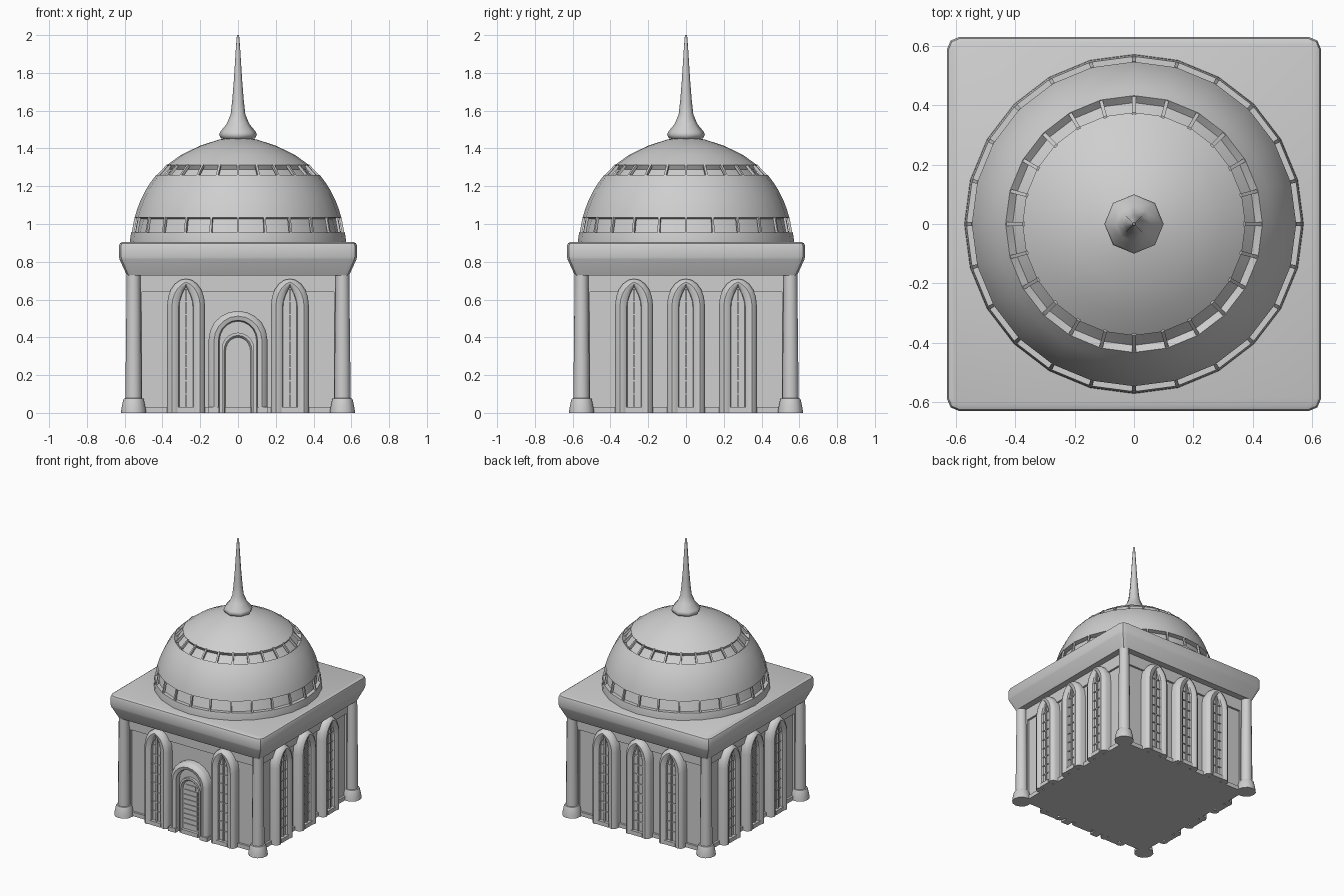
import bpy, bmesh, math
from mathutils import Matrix, Vector

if "Cube" in bpy.data.objects:
    bpy.data.objects.remove(bpy.data.objects["Cube"])

stone = bpy.data.materials.new("pale_stone")
stone.diffuse_color = (0.62, 0.62, 0.62, 1)
stone.use_nodes = True
stone.node_tree.nodes["Principled BSDF"].inputs["Base Color"].default_value = stone.diffuse_color


def finish(bm, name, smooth=None):
    bmesh.ops.recalc_face_normals(bm, faces=bm.faces)
    me = bpy.data.meshes.new(name)
    bm.to_mesh(me)
    bm.free()
    me.materials.append(stone)
    ob = bpy.data.objects.new(name, me)
    bpy.context.collection.objects.link(ob)
    if smooth:
        bpy.ops.object.select_all(action='DESELECT')
        ob.select_set(True)
        bpy.context.view_layer.objects.active = ob
        bpy.ops.object.shade_smooth_by_angle(angle=math.radians(smooth))
    return ob


def loft(bm, rings, closed=True, cap_start=False, cap_end=False):
    vs = [[bm.verts.new(p) for p in r] for r in rings]
    n = len(vs[0])
    for a, b in zip(vs, vs[1:]):
        for i in range(n if closed else n - 1):
            j = (i + 1) % n
            bm.faces.new((a[i], a[j], b[j], b[i]))
    if cap_start:
        bm.faces.new(vs[0])
    if cap_end:
        bm.faces.new(vs[-1])


def lathe(name, profile, sides, smooth, centre=(0, 0)):
    bm = bmesh.new()
    angles = [math.tau * i / sides for i in range(sides)]
    loft(bm, [[(centre[0] + r * math.cos(a), centre[1] + r * math.sin(a), z)
               for a in angles] for r, z in profile], True, True, True)
    return finish(bm, name, smooth)


def box(bm, x0, x1, y0, y1, z0, z1):
    m = Matrix.Translation(((x0 + x1) / 2, (y0 + y1) / 2, (z0 + z1) / 2))
    bmesh.ops.create_cube(bm, size=1, matrix=m @ Matrix.Diagonal((x1 - x0, y1 - y0, z1 - z0, 1)))


def arch(w, bottom, spring, apex, pointed=False, n=5):
    # arch outline in the x-z plane, from bottom left over the top to bottom right
    half = []
    for i in range(n):
        s = i / n
        if pointed:
            half.append((w * (1 - s ** 1.8), spring + (apex - spring) * s))
        else:
            a = s * math.pi / 2
            half.append((w * math.cos(a), spring + (apex - spring) * math.sin(a)))
    half = [(w, bottom)] + half
    return [(-x, z) for x, z in half] + [(0, apex)] + half[::-1]


def arch_surround(bm, outer, inner, steps, glass_depth):
    # moulding swept between two outlines; steps are (blend, depth)
    rings = [[(a[0] + (b[0] - a[0]) * t, -d, a[1] + (b[1] - a[1]) * t)
              for a, b in zip(outer, inner)] for t, d in steps]
    rings.append([(x, -glass_depth, z) for x, z in inner])
    loft(bm, rings, False, False, True)
    # close the underside of the moulding
    for k in (0, -1):
        bm.faces.new([bm.verts.new(r[k]) for r in rings])


def place(ob, x, turn):
    ob.data.transform(Matrix.Rotation(turn * math.pi / 2, 4, 'Z') @ Matrix.Translation((x, 0, 0)))


# Walls: recessed core, plinth, top band and corner strips
bm = bmesh.new()
box(bm, -.525, .525, -.525, .525, 0.005, .74)
box(bm, -.54, .54, -.54, .54, 0, .03)
box(bm, -.54, .54, -.54, .54, .64, .74)
for sx in (-1, 1):
    for sy in (-1, 1):
        x, y = sorted((sx * .508, sx * .54)), sorted((sy * .508, sy * .54))
        box(bm, *x, *y, .005, .7)
finish(bm, "walls")

# Corner columns
for sx in (-1, 1):
    for sy in (-1, 1):
        lathe("corner_column", [(.067, 0), (.064, .025), (.055, .068), (.051, .076), (.043, .078),
                                (.041, .3), (.038, .55), (.036, .735)], 12, 40, (sx * .553, sy * .553))


# Tall pointed windows with sill and glazing bars
def window(x, turn):
    bm = bmesh.new()
    arch_surround(bm, arch(.1, 0, .57, .71), arch(.036, 0, .56, .668, True),
                  [(0, .515), (0, .562), (.12, .578), (.4, .59), (.7, .587), (.95, .575)], .56)
    frame = finish(bm, "window_frame", 35)
    bm = bmesh.new()
    box(bm, -.045, .045, -.584, -.53, 0, .03)
    box(bm, -.005, .005, -.57, -.555, .03, .655)
    for i in range(8):
        z = .1 + i * .07
        box(bm, -.036, .036, -.567, -.555, z - .003, z + .003)
    bars = finish(bm, "window_bars")
    place(frame, x, turn)
    place(bars, x, turn)


for turn in range(4):
    for x in (-.275, 0, .275):
        if turn or x:
            window(x, turn)

# Arched doorway with stepped surround and panelled leaf
bm = bmesh.new()
arch_surround(bm, arch(.155, 0, .39, .54), arch(.098, .0, .38, .485),
              [(0, .515), (0, .562), (.12, .578), (.5, .592), (.9, .585)], .55)
finish(bm, "door_surround", 35)
bm = bmesh.new()
arch_surround(bm, arch(.085, .0, .34, .425), arch(.066, .0, .325, .4),
              [(0, .545), (.0, .57), (.6, .57), (.9, .562)], .553)
finish(bm, "door_inner_frame", 35)
bm = bmesh.new()
for i in range(8):
    box(bm, -.055, .055, -.56, -.54, .045 + i * .036, .074 + i * .036)
box(bm, -.04, .04, -.56, -.54, .335, .365)
box(bm, -.07, .07, -.575, -.53, 0, .03)
for s in (-1, 1):
    box(bm, s * .13 - .03, s * .13 + .03, -.595, -.52, 0, .03)
finish(bm, "door_panels_and_plinths")


# Cornice slab with rounded corners
def rounded_square(h, c, z):
    pts = []
    for k in range(4):
        for a in (0, 45, 90):
            t = math.radians(a + 90 * k)
            o = Vector((math.cos(math.radians(45 + 90 * k)), math.sin(math.radians(45 + 90 * k)))) * (h - c) * math.sqrt(2)
            pts.append((o.x + c * math.cos(t), o.y + c * math.sin(t), z))
    return pts


bm = bmesh.new()
loft(bm, [rounded_square(*p) for p in [(.588, .03, .728), (.627, .04, .812), (.63, .04, .825),
                                       (.63, .04, .885), (.625, .037, .898), (.613, .03, .904)]],
     True, True, True)
finish(bm, "cornice", 28)

# Dome: outer shell with two open bands that show an inner dome
R, Z0 = .563, .9


def ball(z, scale=1):
    # point on the dome at height z, optionally pulled towards its centre
    return (math.sqrt(R * R - (z - Z0) ** 2) * scale, Z0 + (z - Z0) * scale)


INNER = .945
shell = [(.572, .9), (.57, .93), (.565, .955), (.538, .955), ball(1.034, INNER)]
shell += [ball(z) for z in (1.034, 1.08, 1.13, 1.18, 1.22, 1.26)]
shell += [ball(1.26, INNER), ball(1.312, INNER), (.376, 1.312)]
shell += [(.303, 1.365), (.2, 1.415), (.1, 1.447), (.05, 1.456)]
lathe("dome", shell, 24, 32)


# Ribs bridging the open bands
def ribs(name, low, high, width, depth):
    bm = bmesh.new()
    for i in range(24):
        rot = Matrix.Rotation(math.tau * i / 24, 4, 'Z')
        rings = [[rot @ Vector((r + dr, dw, z)) for dr, dw in
                  ((0, -width), (0, width), (-depth, width), (-depth, -width))] for r, z in (low, high)]
        loft(bm, rings, True, True, True)
    finish(bm, name)


ribs("lower_dome_ribs", (.564, .95), (.547, 1.038), .006, .014)
ribs("upper_dome_ribs", (.432, 1.256), (.376, 1.316), .006, .02)

# Octagonal spire
lathe("spire", [(.07, 1.448), (.092, 1.455), (.1, 1.473), (.094, 1.488), (.06, 1.53), (.039, 1.58),
                (.031, 1.65), (.022, 1.76), (.012, 1.92), (.007, 1.99), (.004, 2.0)], 8, 50)
